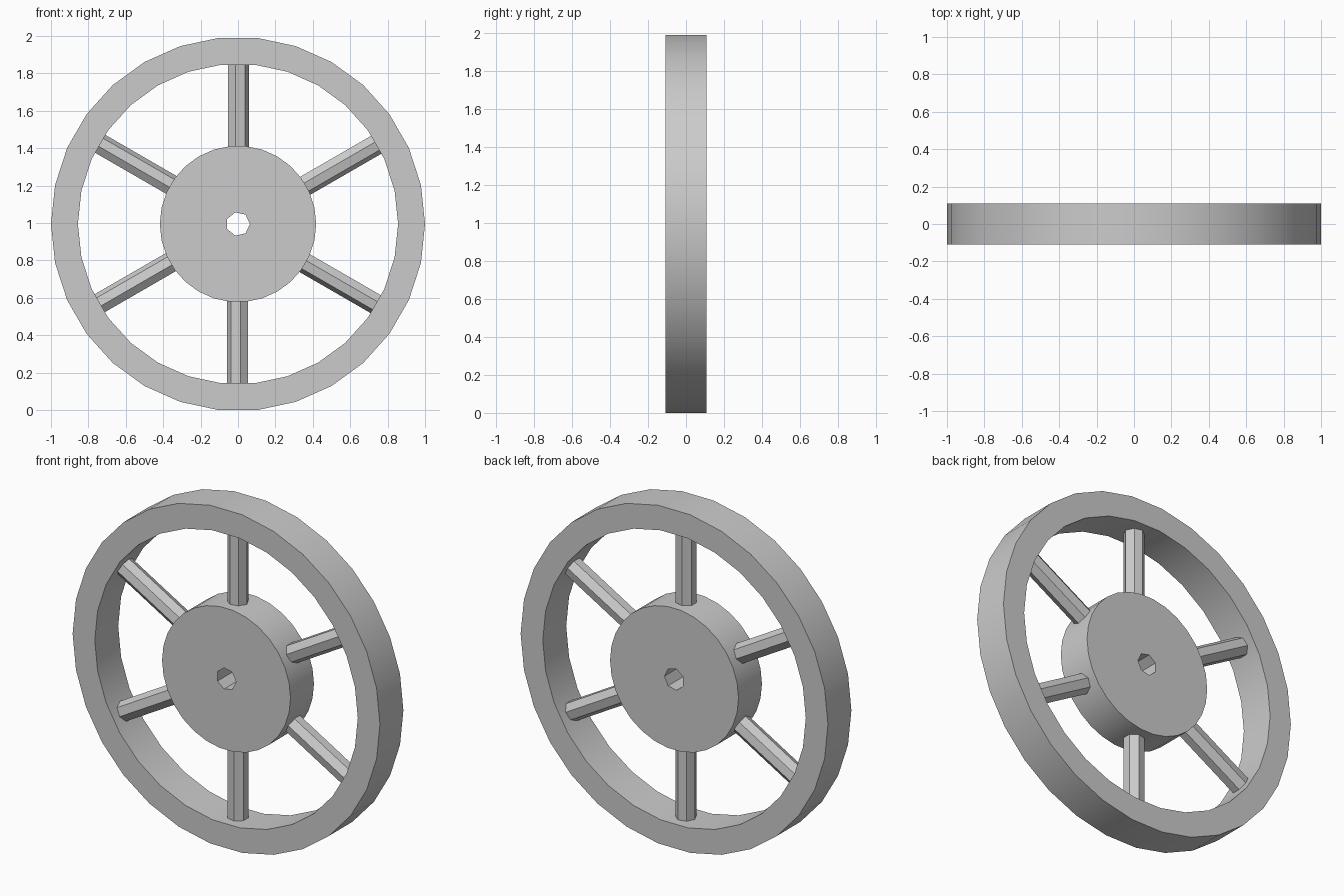
import bpy, bmesh, math
from mathutils import Matrix

if "Cube" in bpy.data.objects:
    bpy.data.objects.remove(bpy.data.objects["Cube"])

R_OUT, R_IN, R_HUB, R_HOLE, R_SPOKE = 1.0, 0.856, 0.418, 0.064, 0.058
HALF = 0.109                                # half the wheel's thickness
SIDES = 30
CENTRE_Z = math.sin(math.radians(84))       # lowest flat of the rim rests on z = 0

grey = bpy.data.materials.new("plain grey")
grey.diffuse_color = (0.6, 0.6, 0.6, 1)
grey.use_nodes = True
grey.node_tree.nodes["Principled BSDF"].inputs["Base Color"].default_value = grey.diffuse_color


def finish(bm, name, smooth):
    bmesh.ops.recalc_face_normals(bm, faces=bm.faces)
    mesh = bpy.data.meshes.new(name)
    bm.to_mesh(mesh)
    bm.free()
    ob = bpy.data.objects.new(name, mesh)
    bpy.context.collection.objects.link(ob)
    mesh.materials.append(grey)
    ob.location.z = CENTRE_Z
    if smooth:
        bpy.ops.object.select_all(action='DESELECT')
        ob.select_set(True)
        bpy.context.view_layer.objects.active = ob
        bpy.ops.object.shade_smooth_by_angle(angle=math.radians(30))
    return ob


def ring(bm, r, n, y):
    return [bm.verts.new((r * math.cos(2 * math.pi * i / n), y,
                          r * math.sin(2 * math.pi * i / n))) for i in range(n)]


def bridge(bm, a, b):
    n = len(a)
    for i in range(n):
        j = (i + 1) % n
        bm.faces.new((a[i], a[j], b[j], b[i]))


# Rim: square-edged ring
bm = bmesh.new()
loops = [ring(bm, r, SIDES, y) for r, y in
         ((R_OUT, -HALF), (R_OUT, HALF), (R_IN, HALF), (R_IN, -HALF))]
for k in range(4):
    bridge(bm, loops[k], loops[(k + 1) % 4])
finish(bm, "rim", True)

# Hub: thick disc with a seven-sided axle hole
bm = bmesh.new()
outer = [ring(bm, R_HUB, SIDES, y) for y in (-HALF, HALF)]
hole = [ring(bm, R_HOLE, 7, y) for y in (-HALF, HALF)]
bridge(bm, *outer)
bridge(bm, *hole)
for o, h in zip(outer, hole):
    edges = [bm.edges.get((l[i - 1], l[i])) for l in (o, h) for i in range(len(l))]
    bmesh.ops.triangle_fill(bm, use_beauty=True, edges=edges)
finish(bm, "hub", True)

# Spokes: seven-sided rods from hub to rim
for k in range(6):
    bm = bmesh.new()
    ends = []
    for z in (0.40, 0.87):
        ends.append([bm.verts.new((R_SPOKE * math.cos(2 * math.pi * i / 7),
                                   R_SPOKE * math.sin(2 * math.pi * i / 7), z))
                     for i in range(7)])
        bm.faces.new(ends[-1])
    bridge(bm, *ends)
    bm.transform(Matrix.Rotation(k * math.pi / 3, 4, 'Y'))
    finish(bm, f"spoke_{k + 1}", False)
